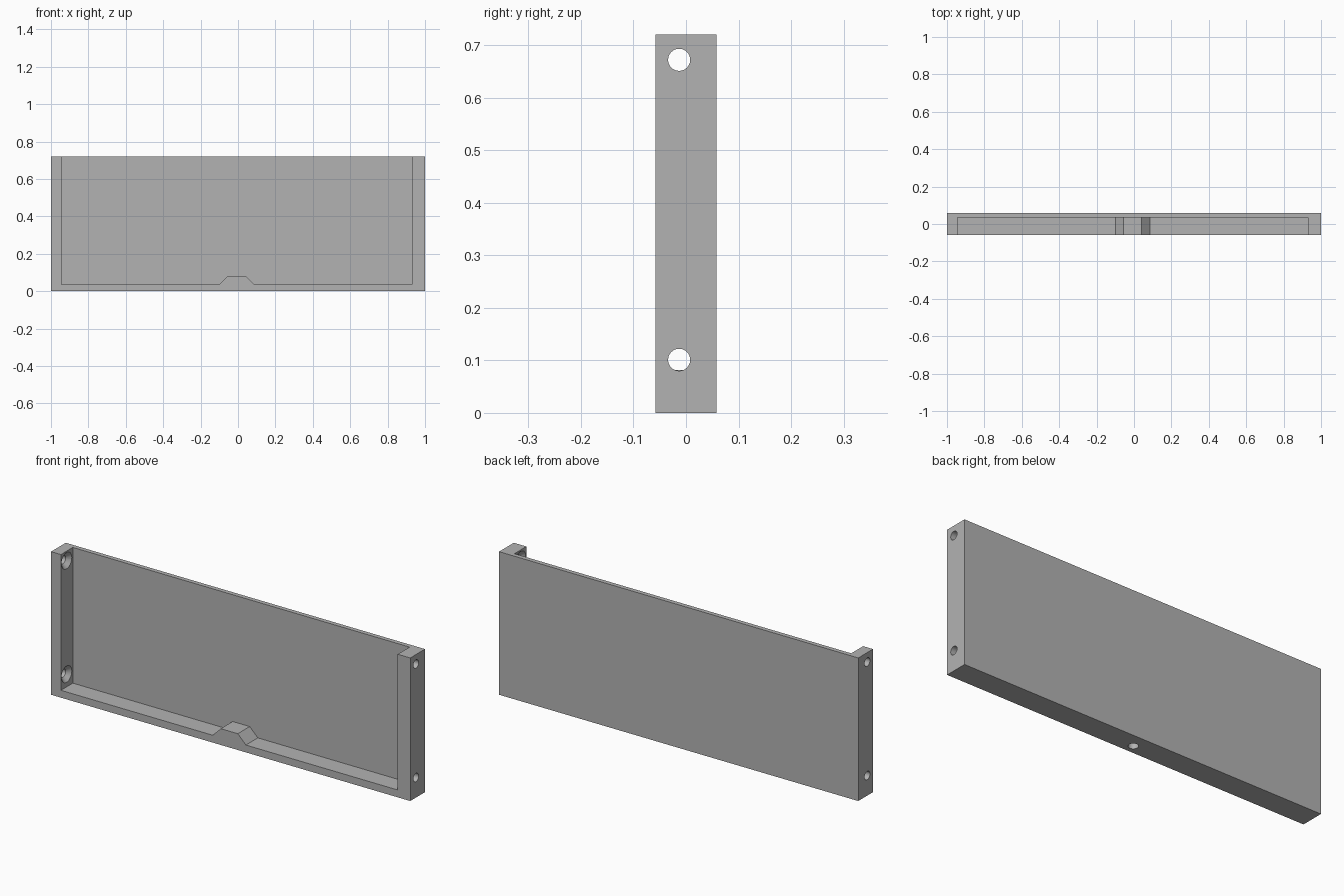
import bpy
import bmesh
import math
from mathutils import Matrix, Vector

cube = bpy.data.objects.get("Cube")
if cube:
    bpy.data.objects.remove(cube, do_unlink=True)

WIDTH, DEPTH, HEIGHT = 2.0, 0.117, 0.72
INNER_LEFT, INNER_RIGHT = 0.93, -0.945
LEDGE, BUMP_TOP = 0.037, 0.082
POCKET_BACK = 0.036
HOLE_Y, HOLE_R = -0.013, 0.021
BUMP_X = -0.0075

grey = bpy.data.materials.new("plain grey")
grey.use_nodes = True
colour = (0.45, 0.45, 0.45, 1)
grey.diffuse_color = colour
grey.node_tree.nodes["Principled BSDF"].inputs["Base Color"].default_value = colour


def make_object(name, bm):
    bmesh.ops.recalc_face_normals(bm, faces=bm.faces)
    mesh = bpy.data.meshes.new(name)
    bm.to_mesh(mesh)
    bm.free()
    mesh.materials.append(grey)
    obj = bpy.data.objects.new(name, mesh)
    bpy.context.collection.objects.link(obj)
    return obj


def prism(name, profile, y0, y1):
    """Extrude an x-z profile along y."""
    bm = bmesh.new()
    face = bm.faces.new([bm.verts.new((x, y0, z)) for x, z in profile])
    new = bmesh.ops.extrude_face_region(bm, geom=[face])["geom"]
    moved = [v for v in new if isinstance(v, bmesh.types.BMVert)]
    bmesh.ops.translate(bm, verts=moved, vec=(0, y1 - y0, 0))
    return make_object(name, bm)


def cone(name, start, end, r0, r1):
    """Round cutter running from start to end."""
    start, end = Vector(start), Vector(end)
    axis = end - start
    turn = Vector((0, 0, 1)).rotation_difference(axis).to_matrix().to_4x4()
    bm = bmesh.new()
    bmesh.ops.create_cone(bm, cap_ends=True, segments=40, radius1=r0, radius2=r1,
                          depth=axis.length,
                          matrix=Matrix.Translation((start + end) / 2) @ turn)
    return make_object(name, bm)


def cut(target, cutter):
    cutter.hide_render = True
    bpy.context.view_layer.objects.active = target
    mod = target.modifiers.new("cut", 'BOOLEAN')
    mod.operation = 'DIFFERENCE'
    mod.solver = 'EXACT'
    mod.object = cutter
    bpy.ops.object.modifier_apply(modifier=mod.name)
    bpy.data.objects.remove(cutter, do_unlink=True)


# Solid block
w, d = WIDTH / 2, DEPTH / 2
panel = prism("tray_panel", [(-w, 0), (w, 0), (w, HEIGHT), (-w, HEIGHT)], -d, d)

# Pocket open at the front and top, leaving a chamfered bump on the ledge
pocket = [(INNER_RIGHT, 0.9), (INNER_RIGHT, LEDGE),
          (BUMP_X - 0.0925, LEDGE), (BUMP_X - 0.0475, BUMP_TOP),
          (BUMP_X + 0.0475, BUMP_TOP), (BUMP_X + 0.0925, LEDGE),
          (INNER_LEFT, LEDGE), (INNER_LEFT, 0.9)]
cut(panel, prism("pocket_cutter", pocket, -0.2, POCKET_BACK))

# Countersunk screw holes through both side walls
for inner, side in ((INNER_LEFT, 1), (INNER_RIGHT, -1)):
    for z in (0.101, 0.672):
        cut(panel, cone("screw_cutter", (inner - side * 0.02, HOLE_Y, z),
                        (side * 1.1, HOLE_Y, z), HOLE_R, HOLE_R))
        cut(panel, cone("countersink_cutter", (inner + side * 0.022, HOLE_Y, z),
                        (inner - side * 0.001, HOLE_Y, z), 0.019, 0.042))

# Blind hole under the bump
cut(panel, cone("base_hole_cutter", (BUMP_X, HOLE_Y, -0.05),
                (BUMP_X, HOLE_Y, 0.06), 0.023, 0.023))

# Round holes shade smoothly, flat faces stay crisp
bpy.ops.object.select_all(action='DESELECT')
panel.select_set(True)
bpy.context.view_layer.objects.active = panel
bpy.ops.object.shade_smooth_by_angle(angle=math.radians(30))
